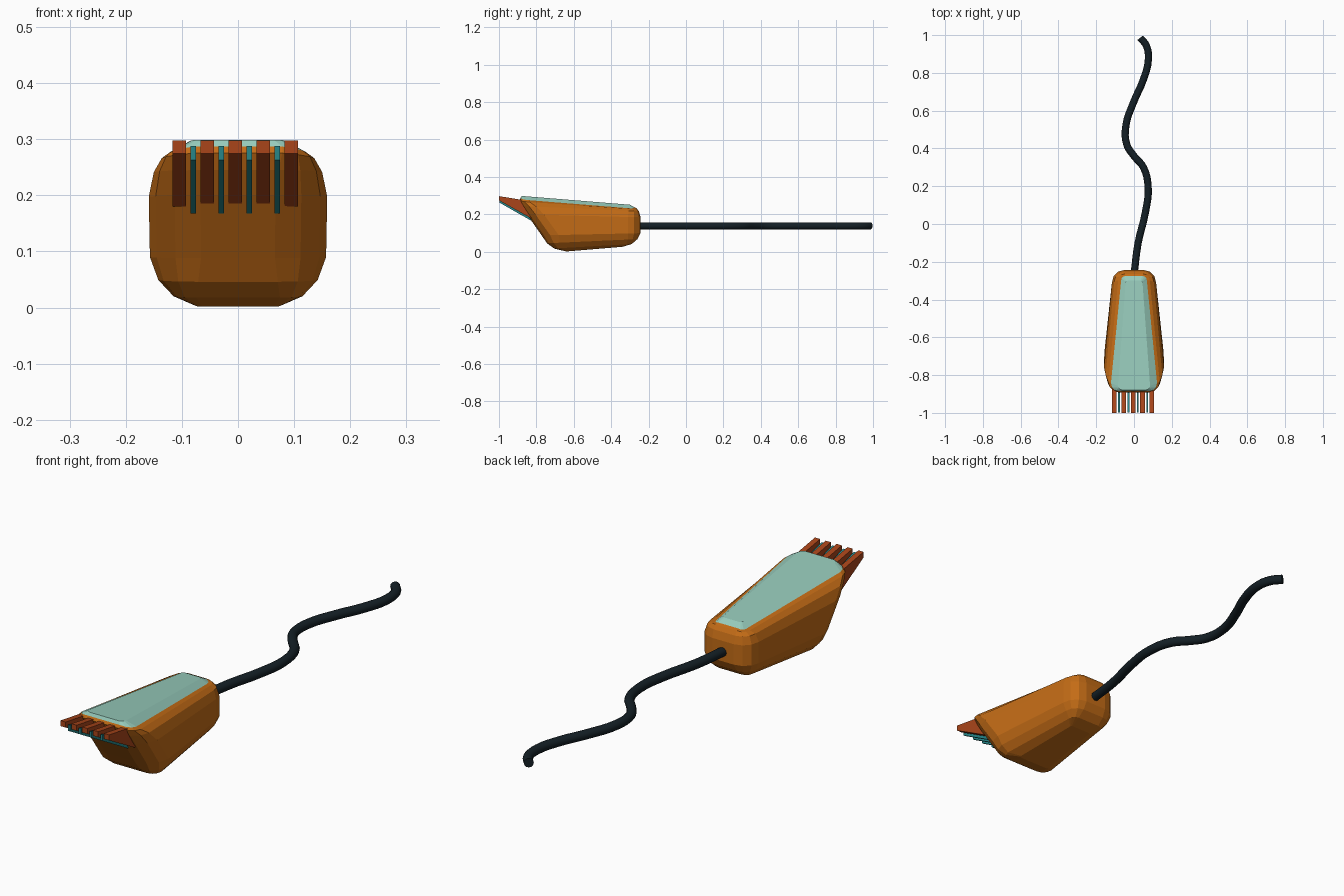
import bpy, bmesh, math

if "Cube" in bpy.data.objects:
    bpy.data.objects.remove(bpy.data.objects["Cube"])


def material(name, rgb):
    m = bpy.data.materials.new(name)
    m.diffuse_color = (*rgb, 1)
    m.use_nodes = True
    m.node_tree.nodes["Principled BSDF"].inputs["Base Color"].default_value = m.diffuse_color
    return m


ORANGE = material("orange", (0.55, 0.15, 0.008))
MINT = material("mint", (0.31, 0.60, 0.50))
RUST = material("rust", (0.40, 0.06, 0.01))
TEAL = material("teal", (0.02, 0.24, 0.25))
BLACK = material("black", (0.007, 0.014, 0.019))


def finish(name, bm, mat):
    bmesh.ops.recalc_face_normals(bm, faces=bm.faces)
    me = bpy.data.meshes.new(name)
    bm.to_mesh(me)
    bm.free()
    me.materials.append(mat)
    ob = bpy.data.objects.new(name, me)
    bpy.context.collection.objects.link(ob)
    return ob


def ring(yf, zf, yb, zb, wf, wb, k, crown=0.0):
    """Tapered, tilted rectangle with rounded corners."""
    pts = []
    corners = ((1, yb, wb, -1, 0), (-1, yb, wb, -1, 90),
               (-1, yf, wf, 1, 180), (1, yf, wf, 1, 270))
    for sx, y, w, sy, a0 in corners:
        r = k * w
        for i in range(4):
            a = math.radians(a0 + 30 * i)
            px = sx * (w - r) + r * math.cos(a)
            py = y + sy * r + r * math.sin(a)
            t = (py - yf) / (yb - yf)
            pz = zf + t * (zb - zf) - crown * (px / w) ** 2
            pts.append((px, py, pz))
    return pts


def loft(name, levels, mat):
    bm = bmesh.new()
    rings = [[bm.verts.new(p) for p in ring(*lv)] for lv in levels]
    n = len(rings[0])
    for a, b in zip(rings, rings[1:]):
        for i in range(n):
            j = (i + 1) % n
            bm.faces.new((a[i], a[j], b[j], b[i]))
    bm.faces.new(rings[0])
    bm.faces.new(rings[-1])
    return finish(name, bm, mat)


# Handle body: stacked levels (front y, z, back y, z, half widths, rounding)
rim = (-0.885, 0.292, -0.275, 0.243, 0.122, 0.068, 0.35, 0.012)
loft("body", [
    (-0.640, 0.002, -0.340, 0.027, 0.075, 0.050, 0.15),
    (-0.705, 0.018, -0.290, 0.042, 0.115, 0.080, 0.35),
    (-0.743, 0.046, -0.260, 0.068, 0.142, 0.102, 0.50),
    (-0.772, 0.088, -0.243, 0.100, 0.157, 0.117, 0.58),
    (-0.850, 0.200, -0.243, 0.185, 0.159, 0.117, 0.58),
    (-0.878, 0.245, -0.252, 0.217, 0.150, 0.105, 0.52),
    (-0.892, 0.278, -0.264, 0.236, 0.136, 0.084, 0.42, 0.008),
    rim], ORANGE)

# Inset top panel
loft("top_panel", [rim,
                   (-0.878, 0.299, -0.300, 0.252, 0.085, 0.045, 0.25)], MINT)


# Comb teeth
def tooth(name, x, width, profile, mat):
    bm = bmesh.new()
    f = bm.faces.new([bm.verts.new((x - width / 2, y, z)) for y, z in profile])
    ext = bmesh.ops.extrude_face_region(bm, geom=[f])
    vs = [g for g in ext["geom"] if isinstance(g, bmesh.types.BMVert)]
    bmesh.ops.translate(bm, verts=vs, vec=(width, 0, 0))
    finish(name, bm, mat)


outer = [(-1.0, 0.298), (-1.0, 0.275), (-0.83, 0.18), (-0.80, 0.20), (-0.86, 0.275)]
inner = [(-0.997, 0.288), (-0.997, 0.263), (-0.83, 0.168), (-0.80, 0.19), (-0.86, 0.25)]
for i in range(5):
    tooth(f"guard_tooth_{i + 1}", -0.105 + 0.05 * i, 0.024, outer, RUST)
for i in range(4):
    tooth(f"cutter_tooth_{i + 1}", -0.080 + 0.05 * i, 0.010, inner, TEAL)

# Wavy cable
path = [(0, -0.27), (0.022, -0.10), (0.06, 0.06), (0.075, 0.19), (0.050, 0.30),
        (0, 0.36), (-0.038, 0.42), (-0.043, 0.52), (0, 0.65), (0.048, 0.76),
        (0.076, 0.87), (0.065, 0.945), (0.033, 0.986)]
cu = bpy.data.curves.new("cable", "CURVE")
cu.dimensions = "3D"
cu.bevel_depth = 0.019
cu.bevel_resolution = 4
cu.resolution_u = 4
cu.use_fill_caps = True
sp = cu.splines.new("BEZIER")
sp.bezier_points.add(len(path) - 1)
for bp, (x, y) in zip(sp.bezier_points, path):
    bp.co = (x, y, 0.139)
    bp.handle_left_type = bp.handle_right_type = "AUTO"
cu.materials.append(BLACK)
bpy.context.collection.objects.link(bpy.data.objects.new("cable", cu))
